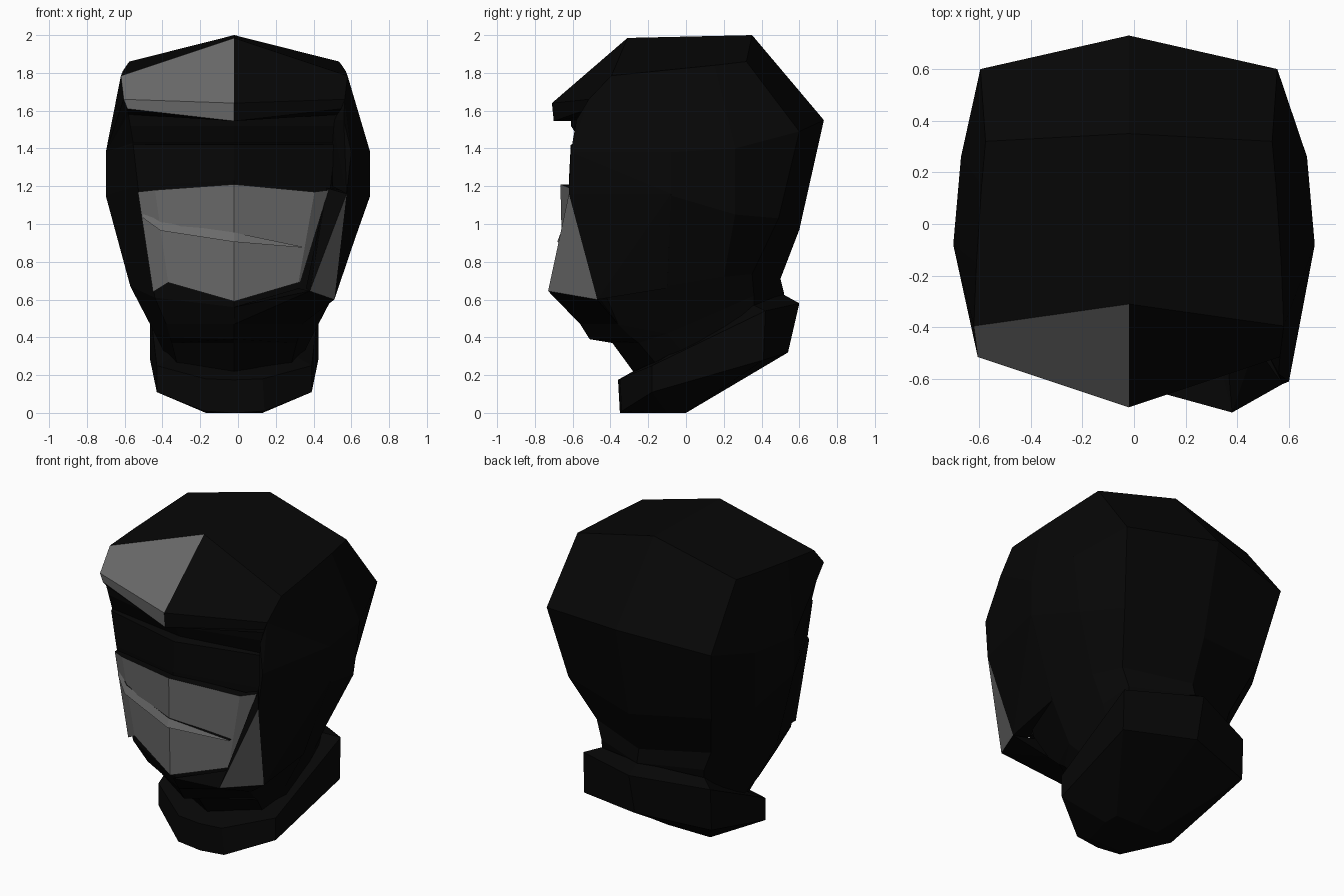
import bpy
import bmesh
from mathutils import Vector

cube = bpy.data.objects.get("Cube")
if cube:
    bpy.data.objects.remove(cube, do_unlink=True)

CENTRE = -0.02   # the centre line sits slightly to one side
WIDEST = 0.67    # beyond this half width, points mirror about zero


def make_material(name, value):
    mat = bpy.data.materials.new(name)
    mat.use_nodes = True
    colour = (value, value, value, 1.0)
    mat.diffuse_color = colour
    shader = mat.node_tree.nodes["Principled BSDF"]
    shader.inputs["Base Color"].default_value = colour
    shader.inputs["Roughness"].default_value = 0.8
    return mat


black = make_material("black", 0.002)
grey = make_material("grey", 0.145)


def finish(name, bm):
    bmesh.ops.recalc_face_normals(bm, faces=bm.faces[:])
    mesh = bpy.data.meshes.new(name)
    bm.to_mesh(mesh)
    bm.free()
    mesh.materials.append(black)
    mesh.materials.append(grey)
    obj = bpy.data.objects.new(name, mesh)
    bpy.context.scene.collection.objects.link(obj)
    return obj


def place(point, side):
    """Put a (half width, y, z) point on the given side of the centre line."""
    w, y, z = point
    middle = 0.0 if w >= WIDEST else CENTRE
    return Vector((middle + side * w, y, z))


def loft(name, rings, grey_rule=lambda ring, column, side: False):
    """Join half rings (front centre to back centre) on both sides, then cap."""
    bm = bmesh.new()
    cache = {}

    def vert(point, side):
        co = place(point, side)
        key = tuple(round(c, 4) for c in co)
        if key not in cache:
            cache[key] = bm.verts.new(co)
        return cache[key]

    def face(corners, is_grey=False):
        unique = list(dict.fromkeys(corners))
        if len(unique) > 2:
            f = bm.faces.new(unique)
            f.material_index = int(is_grey)

    for side in (1, -1):
        for r, (upper, lower) in enumerate(zip(rings, rings[1:])):
            for c in range(len(upper) - 1):
                face([vert(p, side) for p in
                      (upper[c], upper[c + 1], lower[c + 1], lower[c])],
                     grey_rule(r, c, side))
        for end in (rings[0], rings[-1]):
            face([vert(p, side) for p in end])
    return finish(name, bm)


# Helmet: side and back columns, shared by several front bands
crown = [(.59, -.15, 1.81), (.57, .15, 1.84), (.555, .32, 1.86), (0, .35, 2)]
temple = [(.70, -.08, 1.38), (.67, .26, 1.4), (.575, .6, 1.49), (0, .73, 1.55)]
cheek = [(.70, -.08, 1.15), (.645, .26, 1.05), (.5, .49, 1.03), (0, .6, .97)]
jaw = [(.55, -.1, .67), (.5, .2, .72), (.4, .35, .735), (0, .5, .71)]
nape = [(.42, -.1, .42), (.42, .2, .55), (.36, .36, .62), (0, .52, .63)]
neck = [(.36, 0, .3), (.36, .2, .4), (.35, .36, .5), (0, .45, .5)]

helmet_rings = [
    [(0, -.31, 1.985), (.6, -.395, 1.785)] + crown,
    [(0, -.71, 1.64), (.585, -.515, 1.66)] + temple,    # brow edge
    [(0, -.70, 1.545), (.565, -.515, 1.61)] + temple,   # brow lip
    [(0, -.61, 1.545), (.56, -.49, 1.58)] + temple,
    [(0, -.61, 1.52), (.55, -.48, 1.52)] + temple,      # eye slot
    [(0, -.55, 1.43), (.535, -.465, 1.43)] + temple,
    [(0, -.61, 1.42), (.535, -.475, 1.42)] + temple,
    [(0, -.62, 1.23), (.51, -.46, 1.2)] + cheek,
    [(0, -.60, .56), (.42, -.42, .61)] + jaw,
    [(0, -.56, .47), (.36, -.36, .47)] + nape,          # chin
    [(0, -.51, .39), (.34, -.29, .40)] + nape,
    [(0, -.39, .37), (.33, -.25, .37)] + nape,
    [(0, -.28, .22), (.3, -.15, .25)] + neck,
]
# The brow is grey on the right half only
loft("helmet_shell", helmet_rings,
     lambda ring, column, side: ring < 2 and column == 0 and side < 0)

# Tilted collar: inner rim, top edge, bottom edge, underside
loft("neck_collar", [
    [(0, -.28, .22), (.12, -.27, .22), (.34, -.12, .29), (.36, .36, .57), (0, .51, .63)],
    [(0, -.36, .175), (.15, -.35, .18), (.41, -.18, .25), (.445, .42, .54), (0, .6, .58)],
    [(0, -.35, 0), (.16, -.34, .01), (.41, -.18, .11), (.445, .41, .28), (0, .54, .32)],
    [(0, -.3, 0), (.1, -.3, 0), (.15, -.1, 0), (.15, 0, 0), (0, 0, 0)],
])


def plate(name, top, bottom, depth):
    """A grey front sheet between two edges, with a black rim running back."""
    bm = bmesh.new()
    upper = [bm.verts.new(p) for p in top]
    lower = [bm.verts.new(p) for p in bottom]
    for i in range(len(top) - 1):
        f = bm.faces.new((upper[i], lower[i], lower[i + 1], upper[i + 1]))
        f.material_index = 1
    rim = [e for e in bm.edges if e.is_boundary]
    made = bmesh.ops.extrude_edge_only(bm, edges=rim)["geom"]
    for item in made:
        if isinstance(item, bmesh.types.BMVert):
            item.co.y += depth
        elif isinstance(item, bmesh.types.BMFace):
            item.material_index = 0
    return finish(name, bm)


# Mouth mask, folded along the centre and at both outer edges
plate("mouth_mask",
      [(-.53, -.475, 1.17), (-.44, -.53, 1.18), (CENTRE, -.665, 1.21),
       (.405, -.56, 1.17), (.48, -.50, 1.18)],
      [(-.45, -.455, .64), (-.37, -.505, .69), (CENTRE, -.65, .59),
       (.32, -.55, .69), (.33, -.54, .69)], 0.06)

# Slanting crease that tapers across the mask
plate("mask_crease",
      [(-.51, -.465, 1.07), (-.41, -.53, 1.01), (CENTRE, -.663, .955), (.34, -.578, .88)],
      [(-.5, -.485, 1.03), (-.41, -.55, .965), (CENTRE, -.682, .905), (.34, -.58, .875)], 0.03)


def hull(name, points, has_grey_facet=False):
    """A faceted block around the points; its outer front facet may be grey."""
    bm = bmesh.new()
    for point in points:
        bm.verts.new(point)
    bmesh.ops.convex_hull(bm, input=bm.verts[:])
    bm.normal_update()
    for f in bm.faces:
        in_front = all(v.co.y < -.4 for v in f.verts)
        f.material_index = int(has_grey_facet and in_front and f.normal.x > .5)
    return finish(name, bm)


# Left side: flared cheek guard, the temple shield above and the jaw below it
guard_top = (.575, -.62, 1.16)
guard_tip = (.38, -.73, .645)
guard_heel = (.51, -.47, .60)
hull("cheek_guard", [guard_top, guard_tip, guard_heel, (.70, -.08, 1.16),
                     (.47, -.47, 1.19), (.36, -.50, .66), (.53, -.1, .66)], True)
hull("temple_shield", [guard_top, (.60, -.61, 1.38), (.56, -.58, 1.55),
                       (.565, -.515, 1.66), (.70, -.08, 1.38), (.70, -.08, 1.16),
                       (.5, -.47, 1.55), (.5, -.46, 1.2)])
hull("jaw_corner", [guard_tip, guard_heel, (.32, -.50, .66), (CENTRE, -.62, .56),
                    (CENTRE, -.56, .47), (.34, -.36, .47)])
